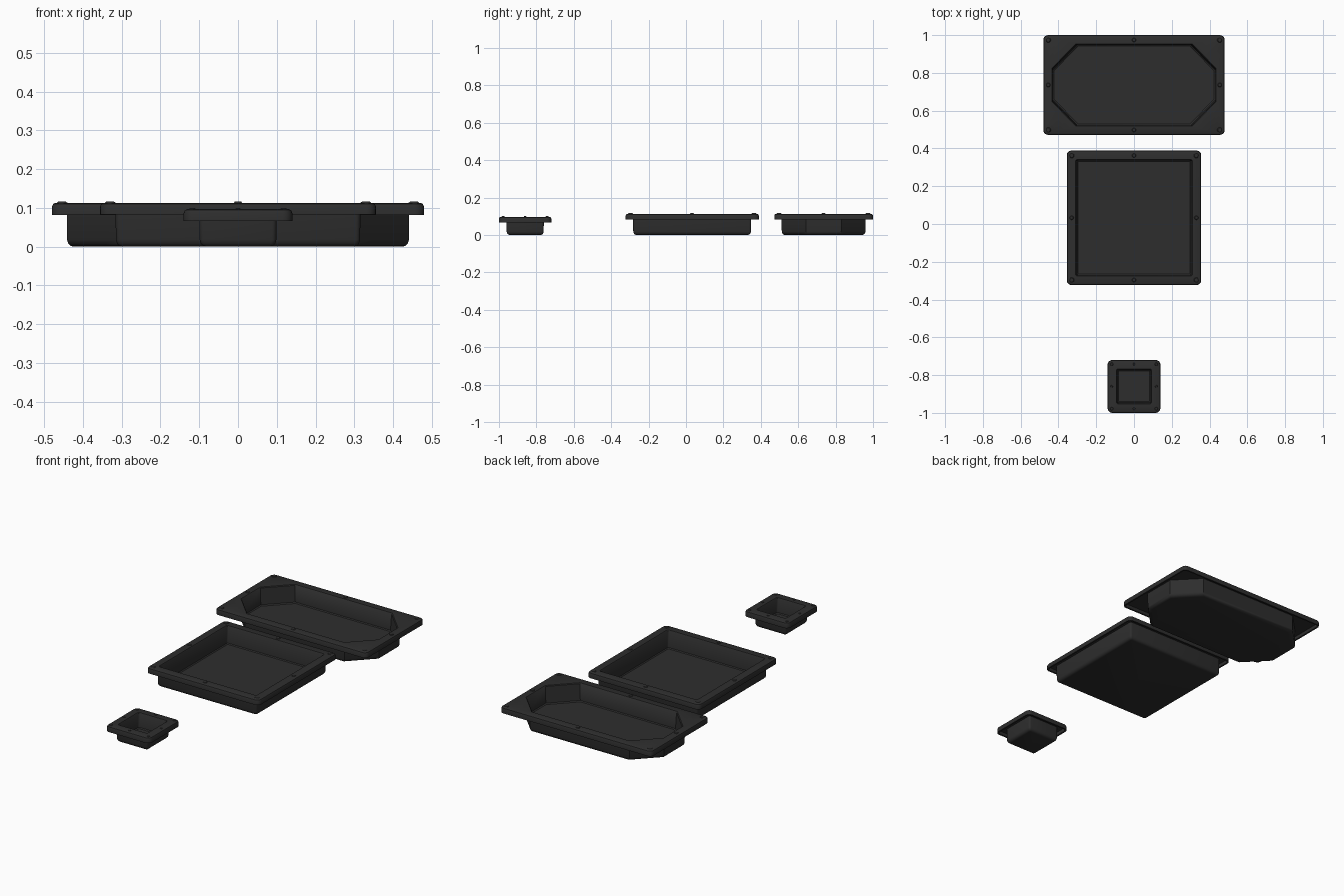
import bpy, bmesh, math

if "Cube" in bpy.data.objects:
    bpy.data.objects.remove(bpy.data.objects["Cube"])

plastic = bpy.data.materials.new("black_plastic")
plastic.diffuse_color = (0.027, 0.027, 0.027, 1)
plastic.use_nodes = True
plastic.node_tree.nodes["Principled BSDF"].inputs["Base Color"].default_value = plastic.diffuse_color
SEG = 4  # points per corner minus one


def outline(a, b, cx, cy, rounded):
    """Rectangle of half size a x b with arc corners or straight cut corners."""
    pts = []
    quarter = []
    for i in range(SEG + 1):
        t = i / SEG
        if rounded:
            u, v = math.cos(t * math.pi / 2), math.sin(t * math.pi / 2)
        else:
            u, v = 1 - t, t
        quarter.append((a - cx + cx * u, b - cy + cy * v))
    for sx, sy in ((1, 1), (-1, 1), (-1, -1), (1, -1)):
        q = quarter if sx * sy > 0 else quarter[::-1]
        pts += [(sx * x, sy * y) for x, y in q]
    return pts


def finish(ob, angle):
    ob.data.materials.append(plastic)
    bpy.ops.object.select_all(action='DESELECT')
    ob.select_set(True)
    bpy.context.view_layer.objects.active = ob
    bpy.ops.object.shade_smooth_by_angle(angle=math.radians(angle))


def tray(name, y, rim, body, cut, h, rim_z):
    """Thin-walled tray: bowl, flat flange and a hanging skirt."""
    wall, under = 0.01, h - 0.012

    def body_ring(inset, z):
        if cut:
            return outline(body[0] - inset, body[1] - inset, *cut, False), z
        r = max(0.012 - inset * 0.4, 0.004)
        return outline(body[0] - inset, body[1] - inset, r, r, True), z

    def rim_ring(inset, z):
        r = 0.025 - inset
        return outline(rim[0] - inset, rim[1] - inset, r, r, True), z

    rings = [
        # rounded outer bottom and wall
        body_ring(0.018, 0), body_ring(0.010, 0.002), body_ring(0.004, 0.008),
        body_ring(0.001, 0.018), body_ring(0, under),
        # hollow underside of the flange and the skirt
        rim_ring(0.010, under), rim_ring(0.009, rim_z), rim_ring(0, rim_z),
        rim_ring(0, h - 0.010), rim_ring(0.003, h - 0.003), rim_ring(0.009, h),
        # opening, inner wall and floor
        body_ring(wall - 0.003, h), body_ring(wall, h - 0.004),
        body_ring(wall + 0.004, 0.016), body_ring(wall + 0.009, 0.011),
    ]
    bm = bmesh.new()
    loops = [[bm.verts.new((px, py + y, z)) for px, py in pts] for pts, z in rings]
    n = len(loops[0])
    for lo, hi in zip(loops, loops[1:]):
        for i in range(n):
            j = (i + 1) % n
            bm.faces.new((lo[i], lo[j], hi[j], hi[i]))
    bm.faces.new(loops[0][::-1])
    bm.faces.new(loops[-1])
    bmesh.ops.recalc_face_normals(bm, faces=bm.faces)
    me = bpy.data.meshes.new(name)
    bm.to_mesh(me)
    bm.free()
    ob = bpy.data.objects.new(name, me)
    bpy.context.collection.objects.link(ob)
    finish(ob, 35)


def nubs(name, y, rim, h, radius, inset):
    """Low stacking nubs at the flange corners and side middles."""
    bm = bmesh.new()
    for i in (-1, 0, 1):
        for j in (-1, 0, 1):
            if i or j:
                r = radius if i and j else radius * 0.8
                ret = bmesh.ops.create_cone(bm, cap_ends=True, segments=12,
                                            radius1=r, radius2=r * 0.7, depth=0.004)
                bmesh.ops.translate(bm, verts=ret["verts"],
                                    vec=(i * (rim[0] - inset), y + j * (rim[1] - inset), h + 0.001))
    me = bpy.data.meshes.new(name)
    bm.to_mesh(me)
    bm.free()
    ob = bpy.data.objects.new(name, me)
    bpy.context.collection.objects.link(ob)
    finish(ob, 30)


# name, centre y, rim half size, body half size, corner cut, height, skirt bottom
trays = [
    ("large_octagonal_tray", 0.736, (0.48, 0.264), (0.442, 0.225), (0.127, 0.13), 0.113, 0.082),
    ("square_tray", 0.033, (0.356, 0.356), (0.316, 0.316), None, 0.113, 0.083),
    ("small_square_tray", -0.86, (0.14, 0.14), (0.10, 0.10), None, 0.097, 0.066),
]
for name, y, rim, body, cut, h, rim_z in trays:
    tray(name, y, rim, body, cut, h, rim_z)
    small = rim[0] < 0.2
    nubs(name + "_nubs", y, rim, h, 0.009 if small else 0.015, 0.022 if small else 0.026)
